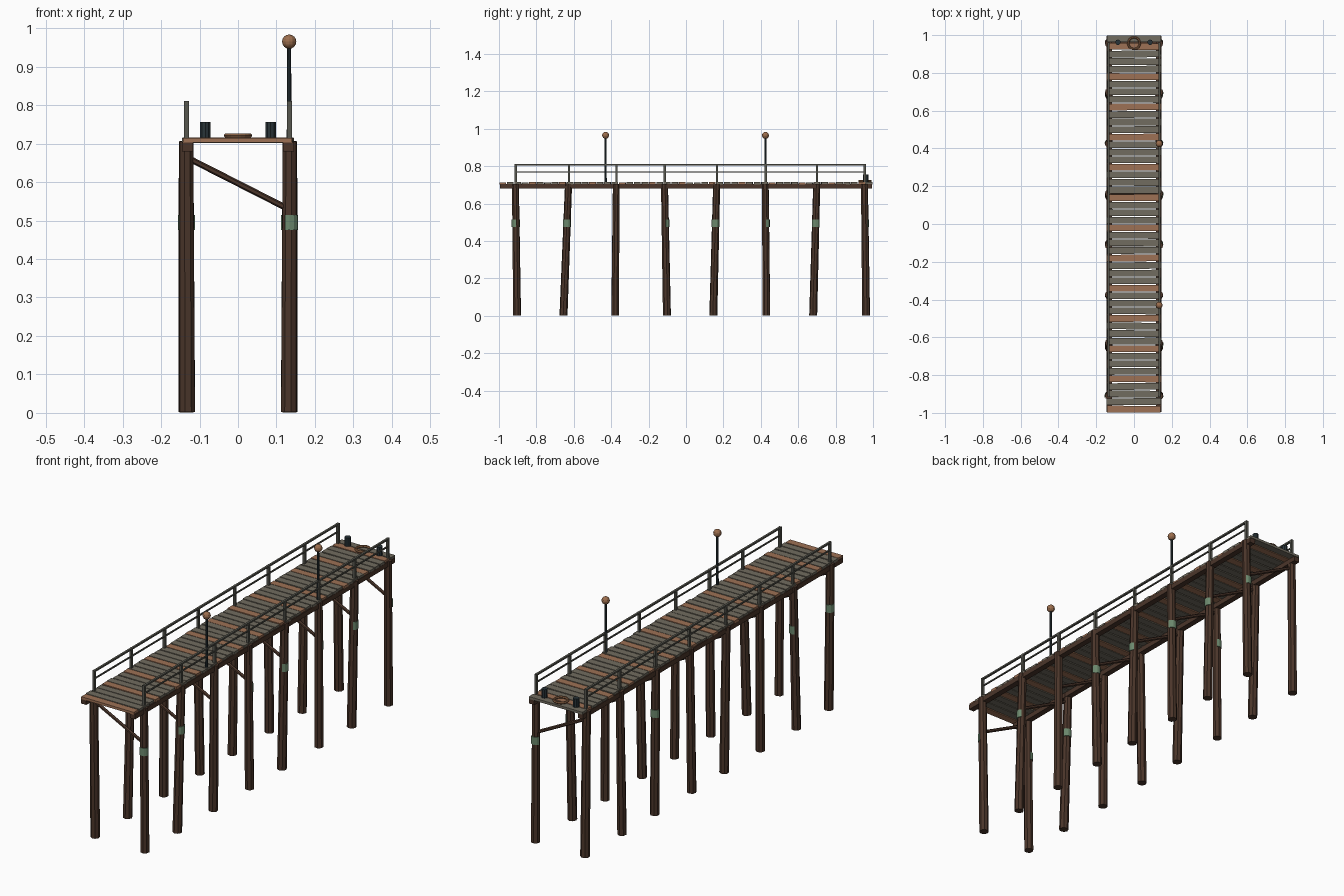
import bpy, math, random
from mathutils import Vector

if "Cube" in bpy.data.objects:
    bpy.data.objects.remove(bpy.data.objects["Cube"])

random.seed(4)


def mat(name, rgb):
    m = bpy.data.materials.new(name)
    m.diffuse_color = (*rgb, 1)
    m.use_nodes = True
    m.node_tree.nodes["Principled BSDF"].inputs["Base Color"].default_value = m.diffuse_color
    return m


PILE = mat("dark timber", (0.07, 0.036, 0.023))
GREY = mat("weathered plank", (0.165, 0.15, 0.115))
TAN = mat("fresh plank", (0.34, 0.165, 0.09))
RAIL = mat("rail wood", (0.095, 0.095, 0.078))
IRON = mat("dark iron", (0.022, 0.034, 0.04))
MOSS = mat("moss", (0.15, 0.25, 0.155))
LAMP = mat("lamp amber", (0.33, 0.155, 0.075))
ROPE = mat("rope", (0.24, 0.115, 0.055))


def mesh_object(name, verts, faces, material):
    me = bpy.data.meshes.new(name)
    me.from_pydata(verts, [], faces)
    me.materials.append(material)
    ob = bpy.data.objects.new(name, me)
    bpy.context.collection.objects.link(ob)
    return ob


def box(name, center, size, material, rot_z=0.0):
    bpy.ops.mesh.primitive_cube_add(size=1, location=center, rotation=(0, 0, rot_z))
    ob = bpy.context.object
    ob.name = name
    ob.scale = size
    ob.data.materials.append(material)
    return ob


def rod(name, a, b, r1, r2, material, sides=8):
    """Tapered rod from point a to point b."""
    a, b = Vector(a), Vector(b)
    bpy.ops.mesh.primitive_cone_add(vertices=sides, radius1=r1, radius2=r2,
                                    depth=(b - a).length, location=(a + b) / 2)
    ob = bpy.context.object
    ob.name = name
    ob.rotation_euler = (b - a).to_track_quat('Z', 'Y').to_euler()
    ob.data.materials.append(material)
    return ob


def moss_patch(center, angle, r=0.0225, h=0.038):
    """Curved plate hugging one side of a piling."""
    verts, faces, n = [], [], 4
    for rad in (r, r - 0.004):
        for z in (-h / 2, h / 2):
            for k in range(n + 1):
                t = math.radians(angle - 62 + 124 * k / n)
                verts.append((center[0] + rad * math.cos(t),
                              center[1] + rad * math.sin(t), center[2] + z))
    s = n + 1
    for k in range(n):
        faces.append((k, k + 1, s + k + 1, s + k))
        faces.append((2 * s + k + 1, 2 * s + k, 3 * s + k, 3 * s + k + 1))
        faces.append((s + k, s + k + 1, 3 * s + k + 1, 3 * s + k))
        faces.append((k + 1, k, 2 * s + k, 2 * s + k + 1))
    faces += [(0, s, 3 * s, 2 * s), (n, 2 * s + n, 3 * s + n, s + n)]
    mesh_object("moss_patch", verts, faces, MOSS)


# Deck planks, every fourth one newer
for i in range(50):
    box("deck_plank",
        (random.uniform(-0.002, 0.002), -0.98 + 0.04 * i, 0.709 + random.uniform(-0.001, 0.001)),
        (0.284 + random.uniform(-0.004, 0.004), 0.035, 0.012),
        TAN if i % 4 == 0 else GREY, random.uniform(-0.008, 0.008))

# Pilings: (top y, bottom y) per bent
bents = [(-0.912, -0.903), (-0.628, -0.655), (-0.373, -0.379), (-0.115, -0.102),
         (0.164, 0.146), (0.424, 0.43), (0.699, 0.68), (0.954, 0.963)]
moss = {(0, 1): -60, (1, 1): -10, (3, 1): 70, (4, 1): -10, (5, 1): 70, (6, 1): 0,
        (7, 1): 105, (0, -1): 140, (1, -1): 70, (5, -1): 115}

for i, (yt, yb) in enumerate(bents):
    for s in (-1, 1):
        rod("piling", (s * 0.133, yb, 0.002), (s * 0.135, yt, 0.706), 0.0215, 0.019, PILE)
        if (i, s) in moss:
            z = 0.495
            moss_patch((s * 0.134, yb + (yt - yb) * z / 0.706, z), moss[(i, s)])
        # Handrail post
        box("rail_post", (s * 0.134, yt + 0.002, 0.757), (0.012, 0.012, 0.108), RAIL)
    # Diagonal brace across the bent
    ym = yt + (yb - yt) * 0.15
    rod("cross_brace", (-0.125, ym, 0.66), (0.125, ym, 0.533), 0.008, 0.008, PILE, 6)

# Long stringers and handrails on both sides
for s in (-1, 1):
    box("stringer", (s * 0.131, 0, 0.692), (0.028, 1.99, 0.024), PILE)
    box("top_rail", (s * 0.134, 0.022, 0.807), (0.010, 1.872, 0.008), RAIL)
    box("lower_rail", (s * 0.134, 0.022, 0.77), (0.006, 1.86, 0.006), RAIL)
    # Mooring bollards at the far end
    rod("bollard", (s * 0.085, 0.962, 0.712), (s * 0.085, 0.962, 0.756), 0.0145, 0.0145, IRON, 10)

# Lamp posts on the right side
for y in (-0.43, 0.425):
    rod("lamp_pole", (0.133, y, 0.70), (0.133, y, 0.952), 0.0065, 0.005, IRON)
    bpy.ops.mesh.primitive_uv_sphere_add(segments=12, ring_count=8, radius=0.0185,
                                         location=(0.133, y, 0.965))
    globe = bpy.context.object
    globe.name = "lamp_globe"
    globe.data.materials.append(LAMP)

# Coiled rope on the far end
bpy.ops.mesh.primitive_torus_add(major_segments=18, minor_segments=6, major_radius=0.031,
                                 minor_radius=0.006, location=(0, 0.957, 0.721))
coil = bpy.context.object
coil.name = "rope_coil"
coil.data.materials.append(ROPE)
